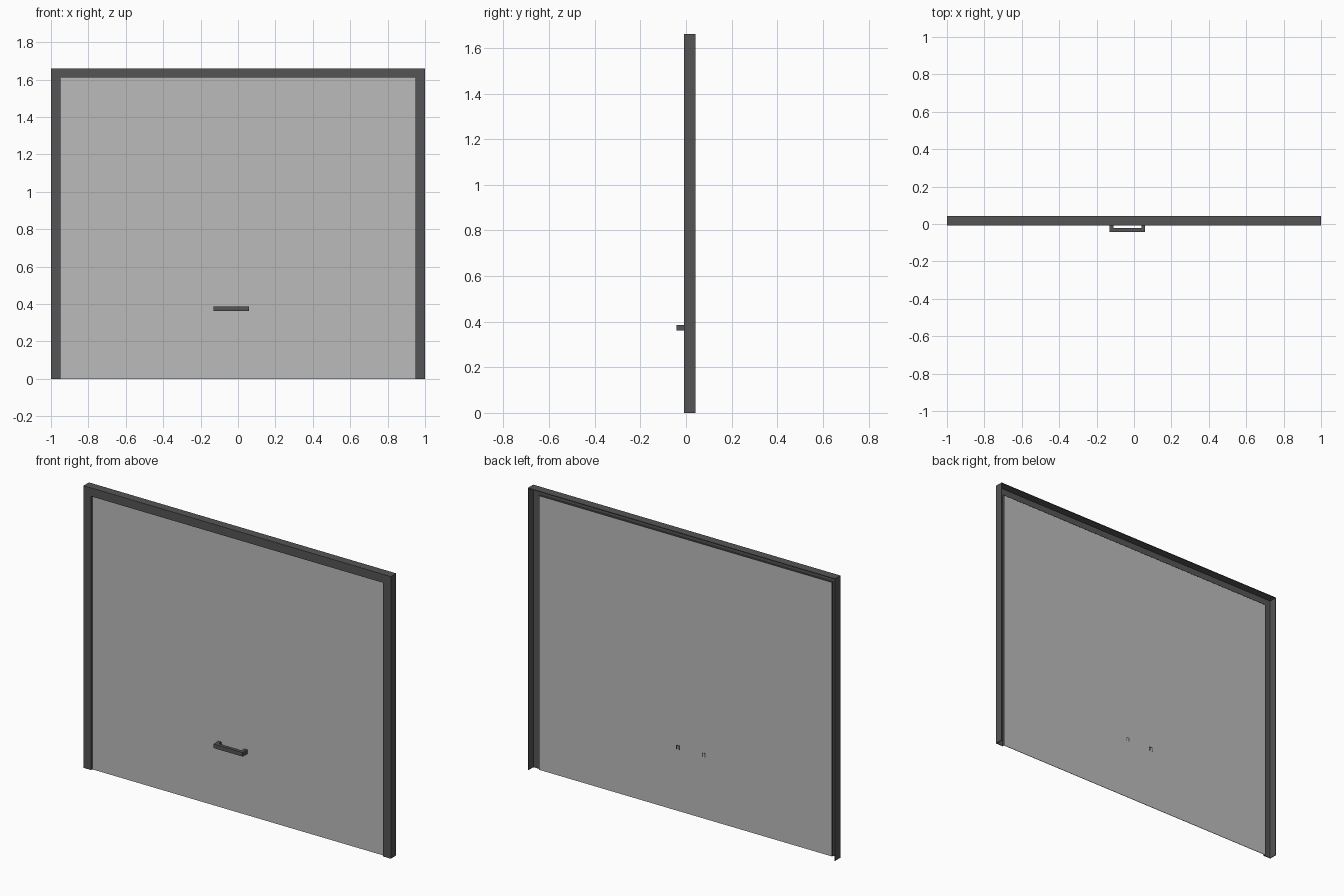
import bpy, bmesh

if "Cube" in bpy.data.objects:
    bpy.data.objects.remove(bpy.data.objects["Cube"])

def material(name, c):
    m = bpy.data.materials.new(name)
    m.diffuse_color = (c[0], c[1], c[2], 1)
    m.use_nodes = True
    m.node_tree.nodes["Principled BSDF"].inputs["Base Color"].default_value = m.diffuse_color
    return m

dark = material("dark grey metal", (0.09, 0.09, 0.09))
light = material("light grey panel", (0.50, 0.50, 0.50))

def finish(name, bm, mat):
    bmesh.ops.recalc_face_normals(bm, faces=bm.faces[:])
    me = bpy.data.meshes.new(name)
    bm.to_mesh(me)
    bm.free()
    me.materials.append(mat)
    ob = bpy.data.objects.new(name, me)
    bpy.context.collection.objects.link(ob)
    return ob

def loft(name, rings, mat):
    """Join equal closed rings in order and cap both ends."""
    bm = bmesh.new()
    vs = [[bm.verts.new(p) for p in r] for r in rings]
    n = len(vs[0])
    for a, b in zip(vs, vs[1:]):
        for i in range(n):
            j = (i + 1) % n
            bm.faces.new((a[i], a[j], b[j], b[i]))
    bm.faces.new(vs[0])
    bm.faces.new(vs[-1])
    return finish(name, bm, mat)

def box(name, x0, x1, y0, y1, z0, z1, mat):
    ring = lambda z: [(x0, y0, z), (x1, y0, z), (x1, y1, z), (x0, y1, z)]
    return loft(name, [ring(z0), ring(z1)], mat)

# Door frame: angle section with a short inner lip, mitred round three sides
W, H, F, B, T = 1.0, 1.66, -0.008, 0.042, 0.004
profile = [(0, F), (0.05, F), (0.05, 0.006), (0.05 - T, 0.006),
           (0.05 - T, F + T), (T, F + T), (T, B), (0, B)]
loft("door_frame", [
    [(-W + d, y, 0) for d, y in profile],
    [(-W + d, y, H - d) for d, y in profile],
    [(W - d, y, H - d) for d, y in profile],
    [(W - d, y, 0) for d, y in profile]], dark)

# Door panel
box("door_panel", -0.95, 0.95, 0.003, 0.0055, 0, 1.61, light)

# Pull handle: square bar bent into a U
hx0, hx1, hz0, hz1, hy, t = -0.13, 0.06, 0.362, 0.386, -0.042, 0.02
outline = [(hx0, 0.004), (hx0, hy), (hx1, hy), (hx1, 0.004),
           (hx1 - t, 0.004), (hx1 - t, hy + t), (hx0 + t, hy + t), (hx0 + t, 0.004)]
loft("pull_handle", [[(x, y, z) for x, y in outline] for z in (hz0, hz1)], dark)

# Handle leg ends showing on the back of the panel
s = 0.004
for side, x in (("left", hx0), ("right", hx1 - t)):
    box(side + "_leg_end_top", x, x + t, 0.004, 0.0065, hz1 - s, hz1, dark)
    for k, xx in enumerate((x, x + t - s)):
        box(f"{side}_leg_end_side_{k}", xx, xx + s, 0.004, 0.0065, hz0, hz1 - s, dark)
